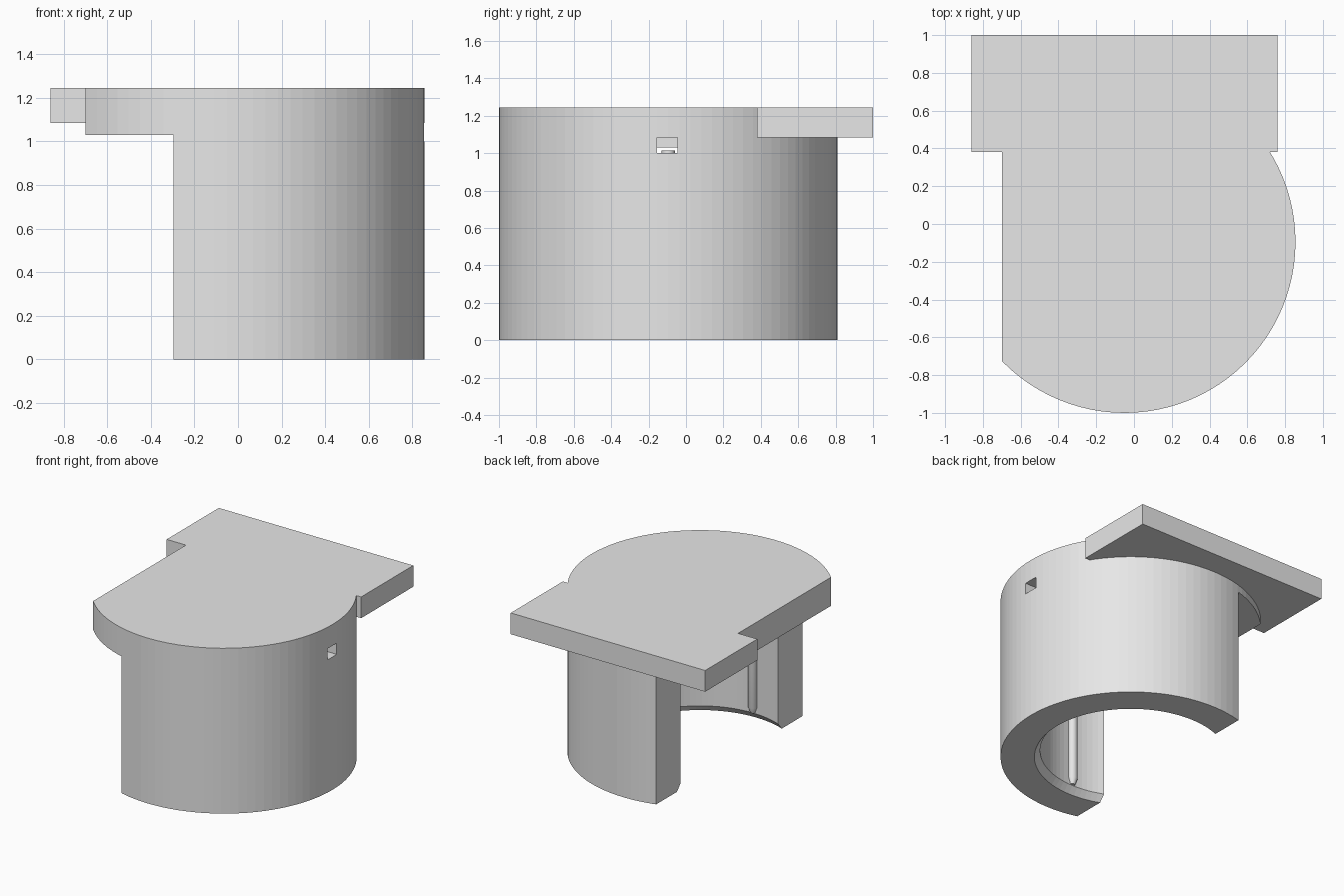
import bpy, bmesh, math
from mathutils import Vector

default = bpy.data.objects.get("Cube")
if default:
    bpy.data.objects.remove(default, do_unlink=True)

CX, CY = -0.05, -0.095          # cylinder axis
R_OUT, R_BORE, R_MOUTH = 0.905, 0.63, 0.67
TOP, CEILING = 1.245, 1.03

grey = bpy.data.materials.new("plain_grey")
grey.use_nodes = True
grey.diffuse_color = (0.8, 0.8, 0.8, 1)
grey.node_tree.nodes["Principled BSDF"].inputs["Base Color"].default_value = (0.8, 0.8, 0.8, 1)


def finish(name, bm):
    bmesh.ops.recalc_face_normals(bm, faces=bm.faces)
    mesh = bpy.data.meshes.new(name)
    bm.to_mesh(mesh)
    bm.free()
    mesh.materials.append(grey)
    obj = bpy.data.objects.new(name, mesh)
    bpy.context.collection.objects.link(obj)
    return obj


def lathe(name, profile, steps, x, y):
    """Spin a radius/height profile about a vertical axis at x, y."""
    bm = bmesh.new()
    verts = [bm.verts.new((x + r, y, z)) for r, z in profile]
    edges = [bm.edges.new(pair) for pair in zip(verts, verts[1:])]
    if profile[0][0] > 0:
        edges.append(bm.edges.new((verts[-1], verts[0])))
    bmesh.ops.spin(bm, geom=verts + edges, cent=(x, y, 0), axis=(0, 0, 1),
                   angle=math.tau, steps=steps, use_duplicate=False)
    bmesh.ops.remove_doubles(bm, verts=bm.verts, dist=1e-4)
    return finish(name, bm)


def box(name, low, high):
    low, high = Vector(low), Vector(high)
    bm = bmesh.new()
    bmesh.ops.create_cube(bm, size=1)
    for v in bm.verts:
        v.co = (low + high) / 2 + v.co * (high - low)
    return finish(name, bm)


def combine(target, other, operation):
    """Apply an exact boolean and discard the helper."""
    mod = target.modifiers.new("boolean", "BOOLEAN")
    mod.operation, mod.solver, mod.object = operation, "EXACT", other
    bpy.context.view_layer.objects.active = target
    bpy.ops.object.modifier_apply(modifier=mod.name)
    bpy.data.objects.remove(other, do_unlink=True)


# Closed-top cylinder with a bore that flares at the mouth
body = lathe("housing", [(0, CEILING), (R_BORE, CEILING), (R_BORE, 0.05), (R_MOUTH, 0),
                         (R_OUT, 0), (R_OUT, TOP), (0, TOP)], 96, CX, CY)

# Open side of the wall, flat side of the cap, and small wall slot
combine(body, box("opening_cutter", (-2, -2, -1), (-0.295, 2, CEILING)), "DIFFERENCE")
combine(body, box("cap_side_cutter", (-2, -2, -1), (-0.70, 2, 2)), "DIFFERENCE")
combine(body, box("slot_cutter", (0.57, -0.155, 1.0), (1, -0.045, 1.085)), "DIFFERENCE")

# Rectangular mounting plate at the back
combine(body, box("mounting_plate", (-0.86, 0.38, 1.085), (0.76, 1.0, TOP)), "UNION")

# Slim vertical ribs with tapered ends along the bore
for name, angle in (("left_rib", 0), ("back_rib", 90), ("front_rib", 270)):
    a = math.radians(angle)
    rib = lathe(name, [(0, 0.055), (0.018, 0.055), (0.035, 0.1), (0.035, 1.015), (0, 1.015)],
                24, CX + R_BORE * math.cos(a), CY + R_BORE * math.sin(a))
    bpy.ops.object.select_all(action="DESELECT")
    rib.select_set(True)
    bpy.context.view_layer.objects.active = rib
    bpy.ops.object.shade_smooth_by_angle(angle=math.radians(25))
